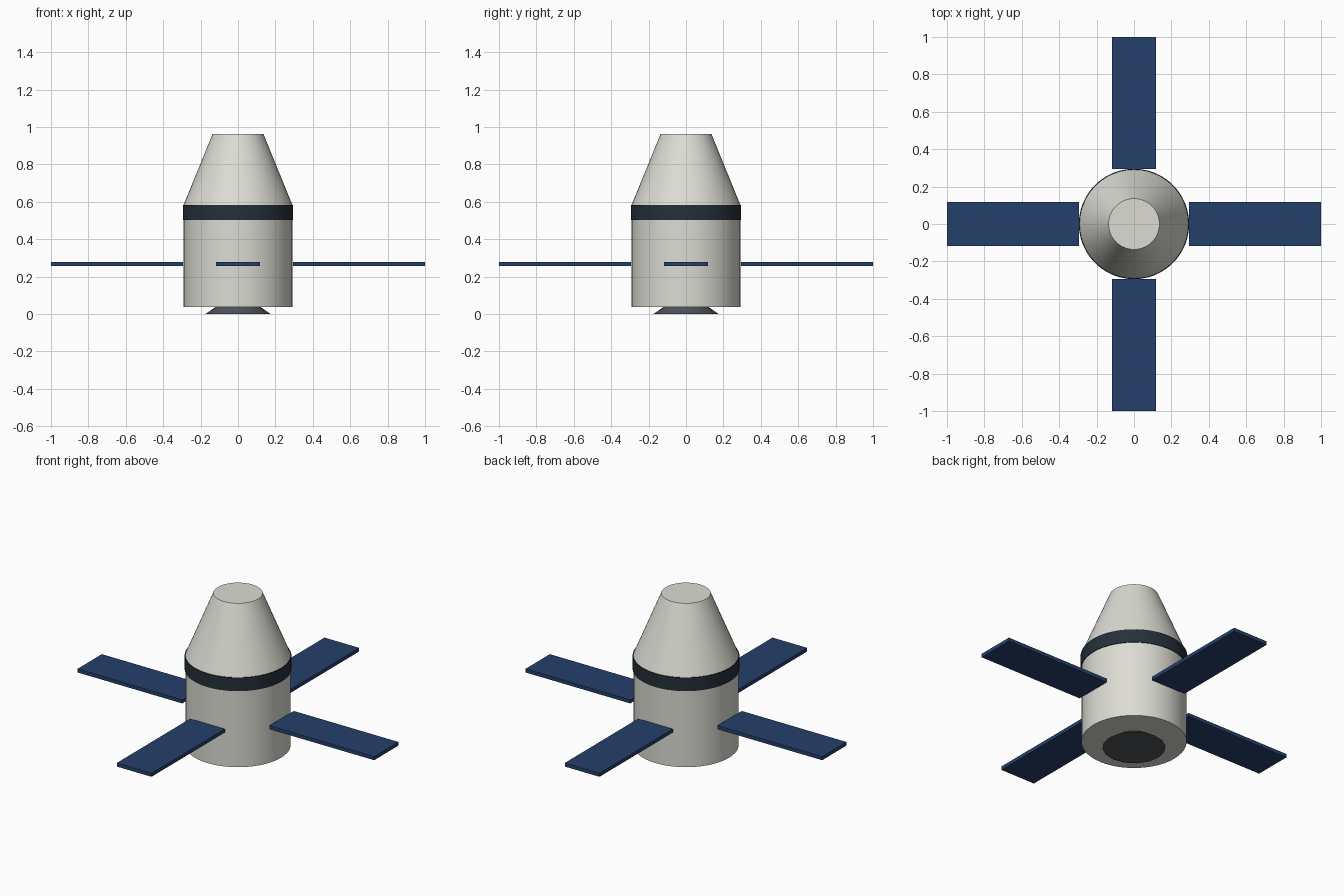
import bpy, math

if "Cube" in bpy.data.objects:
    bpy.data.objects.remove(bpy.data.objects["Cube"])


def srgb(r, g, b):
    def lin(c):
        c /= 255
        return c / 12.92 if c <= 0.04045 else ((c + 0.055) / 1.055) ** 2.4
    return (lin(r), lin(g), lin(b), 1.0)


def material(name, rgb):
    m = bpy.data.materials.new(name)
    m.diffuse_color = srgb(*rgb)
    m.use_nodes = True
    m.node_tree.nodes["Principled BSDF"].inputs["Base Color"].default_value = m.diffuse_color
    return m


hull_white = material("hull_white", (220, 220, 212))
band_dark = material("band_dark", (36, 48, 58))
nozzle_grey = material("nozzle_grey", (82, 86, 90))
panel_blue = material("panel_blue", (37, 64, 106))


def frustum(name, r_low, r_high, z_low, z_high, sides, mat):
    bpy.ops.mesh.primitive_cone_add(vertices=sides, radius1=r_low, radius2=r_high,
                                    depth=z_high - z_low,
                                    location=(0, 0, (z_low + z_high) / 2))
    ob = bpy.context.object
    ob.name = name
    ob.data.materials.append(mat)
    bpy.ops.object.shade_smooth_by_angle(angle=math.radians(30))
    return ob


# Hull: cylinder, tapered capsule, dark joint band
frustum("service_body", 0.291, 0.291, 0.037, 0.545, 48, hull_white)
frustum("capsule_cone", 0.291, 0.136, 0.583, 0.963, 48, hull_white)
frustum("joint_band", 0.295, 0.295, 0.502, 0.584, 48, band_dark)

# Engine nozzle, flaring out below the hull
frustum("engine_nozzle", 0.175, 0.110, 0.0, 0.045, 16, nozzle_grey)

# Four solar panels around the hull
inner, outer, width, thick, height = 0.294, 1.0, 0.234, 0.022, 0.267
for i, side in enumerate(("right", "back", "left", "front")):
    a = i * math.pi / 2
    mid = (inner + outer) / 2
    bpy.ops.mesh.primitive_cube_add(size=1, rotation=(0, 0, a),
                                    location=(mid * math.cos(a), mid * math.sin(a), height))
    panel = bpy.context.object
    panel.name = side + "_solar_panel"
    panel.scale = (outer - inner, width, thick)
    panel.data.materials.append(panel_blue)
